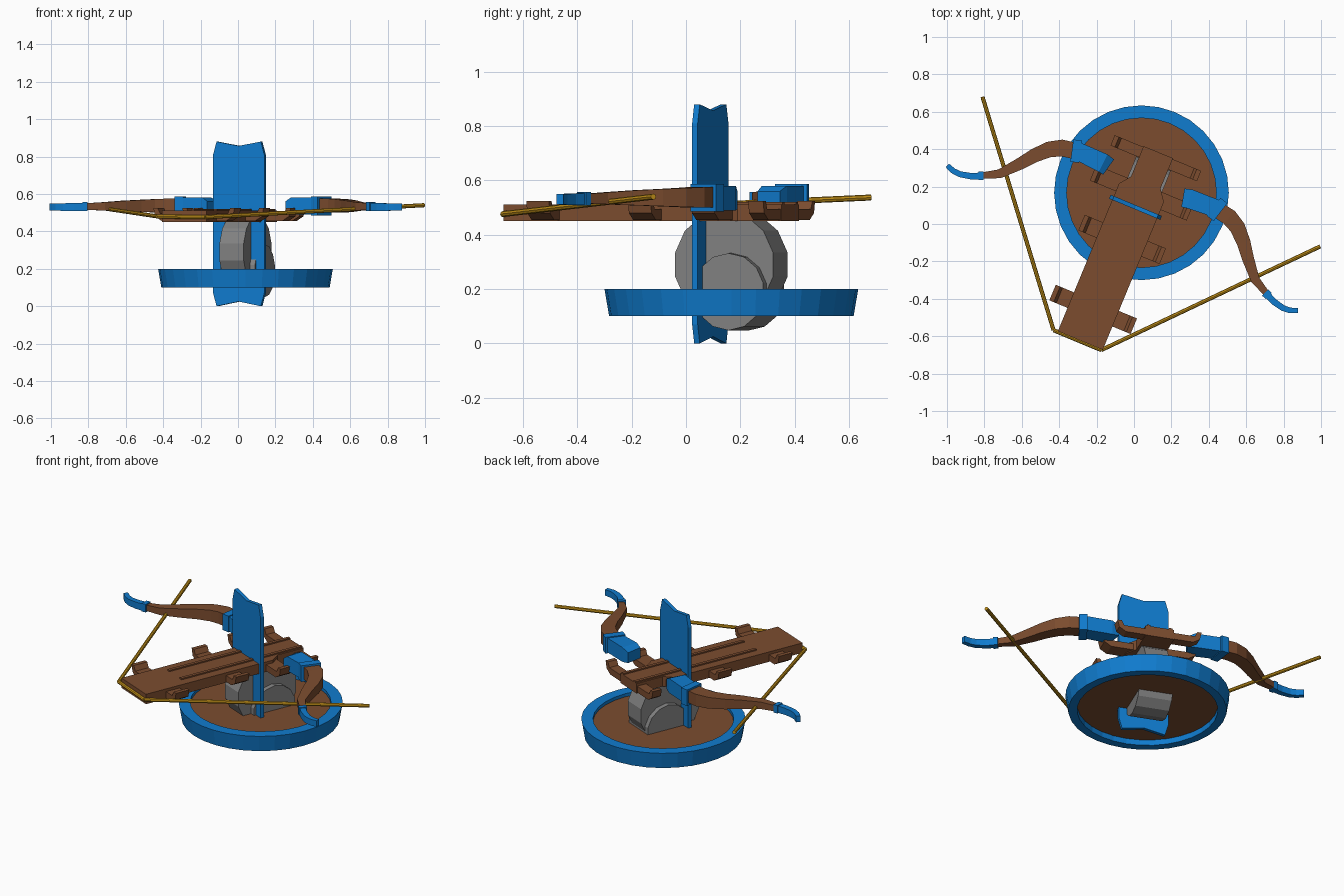
import bpy, bmesh, math
from mathutils import Vector, Matrix

if "Cube" in bpy.data.objects:
    bpy.data.objects.remove(bpy.data.objects["Cube"], do_unlink=True)


def material(name, rgb):
    m = bpy.data.materials.new(name)
    m.use_nodes = True
    m.diffuse_color = (*rgb, 1)
    m.node_tree.nodes["Principled BSDF"].inputs["Base Color"].default_value = (*rgb, 1)
    return m


BLUE = material("blue paint", (0.005, 0.2, 0.62))
WOOD = material("brown wood", (0.2, 0.073, 0.028))
STEEL = material("grey metal", (0.22, 0.22, 0.22))
GOLD = material("gold string", (0.56, 0.29, 0.01))

# The weapon is turned on its round base
CENTRE = Vector((0.04, 0.167, 0))
TURN = Matrix.Translation(CENTRE) @ Matrix.Rotation(math.radians(-22.5), 4, "Z")


def finish(name, bm, mat, matrix=TURN):
    bmesh.ops.recalc_face_normals(bm, faces=bm.faces)
    mesh = bpy.data.meshes.new(name)
    bm.to_mesh(mesh)
    bm.free()
    mesh.materials.append(mat)
    ob = bpy.data.objects.new(name, mesh)
    ob.matrix_world = matrix
    bpy.context.collection.objects.link(ob)
    return ob


def box(name, x, y, z, mat):
    bm = bmesh.new()
    bmesh.ops.create_cube(bm, size=1)
    for v in bm.verts:
        v.co = [a + (b - a) * (c + 0.5) for (a, b), c in zip((x, y, z), v.co)]
    return finish(name, bm, mat)


def prism(name, outline, offset, mat):
    """Close an outline and extrude it along an offset."""
    bm = bmesh.new()
    face = bm.faces.new([bm.verts.new(p) for p in outline])
    new = bmesh.ops.extrude_face_region(bm, geom=[face])["geom"]
    bmesh.ops.translate(bm, vec=offset, verts=[e for e in new if isinstance(e, bmesh.types.BMVert)])
    return finish(name, bm, mat)


def loft(name, stations, mat):
    """Rectangular sections (x, y, half width, bottom, top) along a flat path."""
    bm = bmesh.new()
    rings = []
    pts = [Vector(s[:2]) for s in stations]
    for i, (x, y, w, lo, hi) in enumerate(stations):
        d = (pts[min(i + 1, len(pts) - 1)] - pts[max(i - 1, 0)]).normalized()
        n = Vector((-d.y, d.x)) * w
        rings.append([bm.verts.new((x + k * n.x, y + k * n.y, z))
                      for k, z in ((-1, lo), (1, lo), (1, hi), (-1, hi))])
    for a, b in zip(rings, rings[1:]):
        for i in range(4):
            bm.faces.new((a[i], a[i - 1], b[i - 1], b[i]))
    bm.faces.new(rings[0])
    bm.faces.new(rings[-1])
    return finish(name, bm, mat)


def lathe(name, profile, sides, mat):
    bm = bmesh.new()
    rings = [[bm.verts.new((r * math.cos(math.tau * i / sides), r * math.sin(math.tau * i / sides), z))
              for i in range(sides)] for r, z in profile]
    for j, a in enumerate(rings):
        b = rings[(j + 1) % len(rings)]
        for i in range(sides):
            k = (i + 1) % sides
            bm.faces.new((a[i], a[k], b[k], b[i]))
    return finish(name, bm, mat)


def cylinder(name, start, end, radius, sides, mat, matrix=TURN):
    a, b = Vector(start), Vector(end)
    bm = bmesh.new()
    bmesh.ops.create_cone(bm, cap_ends=True, segments=sides, radius1=radius,
                          radius2=radius, depth=(b - a).length)
    spin = (b - a).to_track_quat("Z", "Y").to_matrix().to_4x4()
    bm.transform(Matrix.Translation((a + b) / 2) @ spin)
    return finish(name, bm, mat, matrix)


# Round base
lathe("base_rim", [(0.45, 0.1), (0.467, 0.2), (0.4, 0.2), (0.4, 0.1)], 32, BLUE)
cylinder("base_floor", (0, 0, 0.135), (0, 0, 0.18), 0.402, 32, WOOD)

# Metal pivot
cylinder("pivot_wheel", (-0.07, 0, 0.29), (0.07, 0, 0.29), 0.2, 14, STEEL)
cylinder("pivot_axle", (-0.1, 0.03, 0.19), (0.1, 0.03, 0.19), 0.142, 14, STEEL)

# Upright blade with notched ends
half = [(0, 0.025), (0.128, 0), (0.148, 0.07), (0.148, 0.81), (0.128, 0.88), (0, 0.857)]
blade = half + [(-x, z) for x, z in reversed(half[1:-1])]
prism("upright_blade", [(x, -0.095, z) for x, z in blade], (0, 0.022, 0), BLUE)

# Stock, narrower at the back, with two long rails
side = [(0.13, -0.855), (0.13, 0.0), (0.085, 0.06), (0.085, 0.235)]
deck = side + [(-x, y) for x, y in reversed(side)]
prism("stock", [(x, y, 0.45) for x, y in deck], (0, 0, 0.062), WOOD)

for k, label in ((1, "left"), (-1, "right")):
    box(f"{label}_rail", sorted((k * 0.055, k * 0.075)), (-0.58, 0.235), (0.5, 0.52), WOOD)

    # Side lugs with upturned outer flaps
    for i, (y, out) in enumerate(((-0.675, 0.225), (-0.27, 0.225), (0.0, 0.27), (0.2, 0.24))):
        w = 0.045 if i < 3 else 0.03
        profile = [(0.07, 0.455), (out - 0.04, 0.455), (out, 0.48), (out + 0.01, 0.525),
                   (out - 0.015, 0.525), (out - 0.03, 0.495), (0.07, 0.495)]
        prism(f"{label}_lug_{i + 1}", [(k * x, y - w, z) for x, z in profile], (0, 2 * w, 0), WOOD)

    # Bow arm: socket, collar, curved limb, tip collar and tip
    def arm(name, rows, mat):
        loft(f"{label}_{name}", [(k * r[0], *r[1:]) for r in rows], mat)

    arm("limb_socket", [(0.215, 0.06, 0.05, 0.495, 0.56), (0.25, 0.068, 0.052, 0.49, 0.58),
                        (0.4, 0.075, 0.048, 0.49, 0.58)], BLUE)
    arm("socket_collar", [(0.385, 0.078, 0.06, 0.485, 0.586), (0.43, 0.066, 0.06, 0.485, 0.586)], BLUE)
    arm("limb", [(0.42, 0.07, 0.044, 0.5, 0.575), (0.485, 0.058, 0.045, 0.5, 0.575),
                 (0.545, 0.025, 0.042, 0.502, 0.572), (0.605, -0.035, 0.037, 0.505, 0.568),
                 (0.66, -0.106, 0.032, 0.508, 0.564), (0.74, -0.197, 0.024, 0.512, 0.556),
                 (0.83, -0.245, 0.016, 0.515, 0.55)], WOOD)
    arm("tip_collar", [(0.815, -0.24, 0.023, 0.508, 0.558), (0.84, -0.25, 0.023, 0.508, 0.558)], BLUE)
    arm("limb_tip", [(0.83, -0.247, 0.018, 0.51, 0.553), (0.88, -0.268, 0.017, 0.51, 0.552),
                     (0.935, -0.28, 0.016, 0.51, 0.55), (0.975, -0.277, 0.015, 0.511, 0.55),
                     (1.015, -0.262, 0.013, 0.512, 0.55)], BLUE)

# String running round the front of the stock
knots = [(-0.81, 0.68, 0.537), (-0.43, -0.568, 0.48), (-0.175, -0.674, 0.476), (0.995, -0.12, 0.54)]
for name, a, b in zip(("right_string", "front_string", "left_string"), knots, knots[1:]):
    cylinder(name, a, b, 0.011, 8, GOLD, Matrix.Identity(4))
